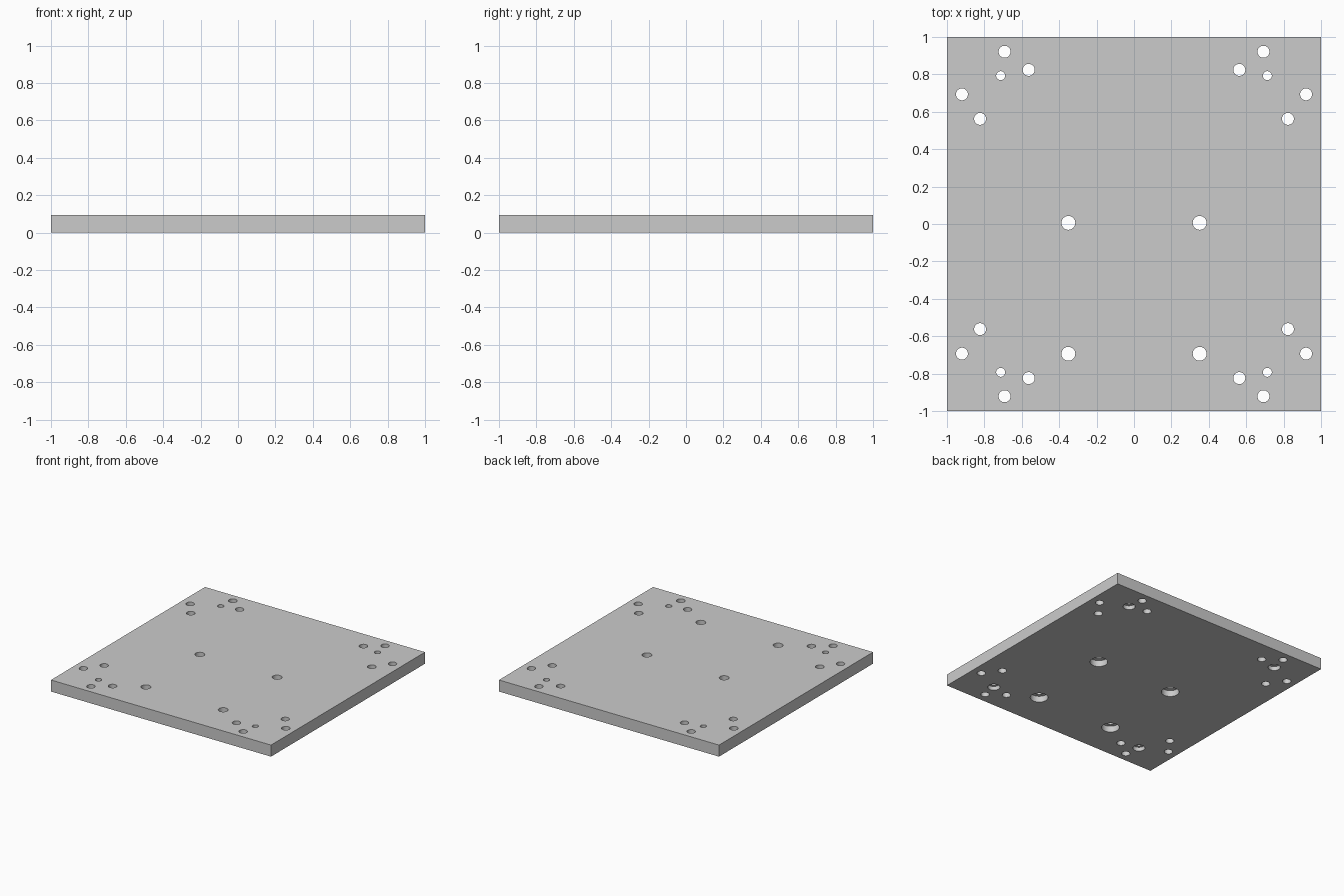
import bpy, bmesh
from mathutils import Matrix

if "Cube" in bpy.data.objects:
    bpy.data.objects.remove(bpy.data.objects["Cube"])

T = 0.095  # plate thickness


def mesh_object(name, bm):
    me = bpy.data.meshes.new(name)
    bm.to_mesh(me)
    bm.free()
    ob = bpy.data.objects.new(name, me)
    bpy.context.collection.objects.link(ob)
    return ob


def cylinders(name, holes):
    """Joined vertical cylinders: (x, y, radius, z_bottom, z_top)."""
    bm = bmesh.new()
    for x, y, r, z0, z1 in holes:
        bmesh.ops.create_cone(bm, cap_ends=True, segments=48, radius1=r, radius2=r, depth=z1 - z0,
                              matrix=Matrix.Translation((x, y, (z0 + z1) / 2)))
    ob = mesh_object(name, bm)
    ob.hide_render = True
    return ob


# square plate
bm = bmesh.new()
bmesh.ops.create_cube(bm, size=1, matrix=Matrix.Translation((0, 0, T / 2)) @ Matrix.Diagonal((2, 2, T, 1)))
plate = mesh_object("mounting_plate", bm)

# hole layout: motor-style corner patterns plus four centre bolts
through, bores = [], []
for sx in (-1, 1):
    for sy in (-1, 1):
        for x, y in ((0.692, 0.921), (0.563, 0.824), (0.92, 0.693), (0.823, 0.562)):
            through.append((sx * x, sy * y, 0.032, -0.1, T + 0.1))
        through.append((sx * 0.713, sy * 0.793, 0.024, -0.1, T + 0.1))
        bores.append((sx * 0.713, sy * 0.793, 0.046, -0.1, 0.033))
    for y in (0.006, -0.694):
        through.append((sx * 0.351, y, 0.037, -0.1, T + 0.1))
        bores.append((sx * 0.351, y, 0.067, -0.1, 0.05))

# cut the holes and the counterbores on the underside
for cutter in (cylinders("drill_cutter", through), cylinders("counterbore_cutter", bores)):
    mod = plate.modifiers.new("cut", 'BOOLEAN')
    mod.object = cutter
    mod.operation = 'DIFFERENCE'
    mod.solver = 'EXACT'
    bpy.context.view_layer.objects.active = plate
    bpy.ops.object.modifier_apply(modifier=mod.name)
    bpy.data.objects.remove(cutter)

plate.select_set(True)
bpy.ops.object.shade_smooth_by_angle()
